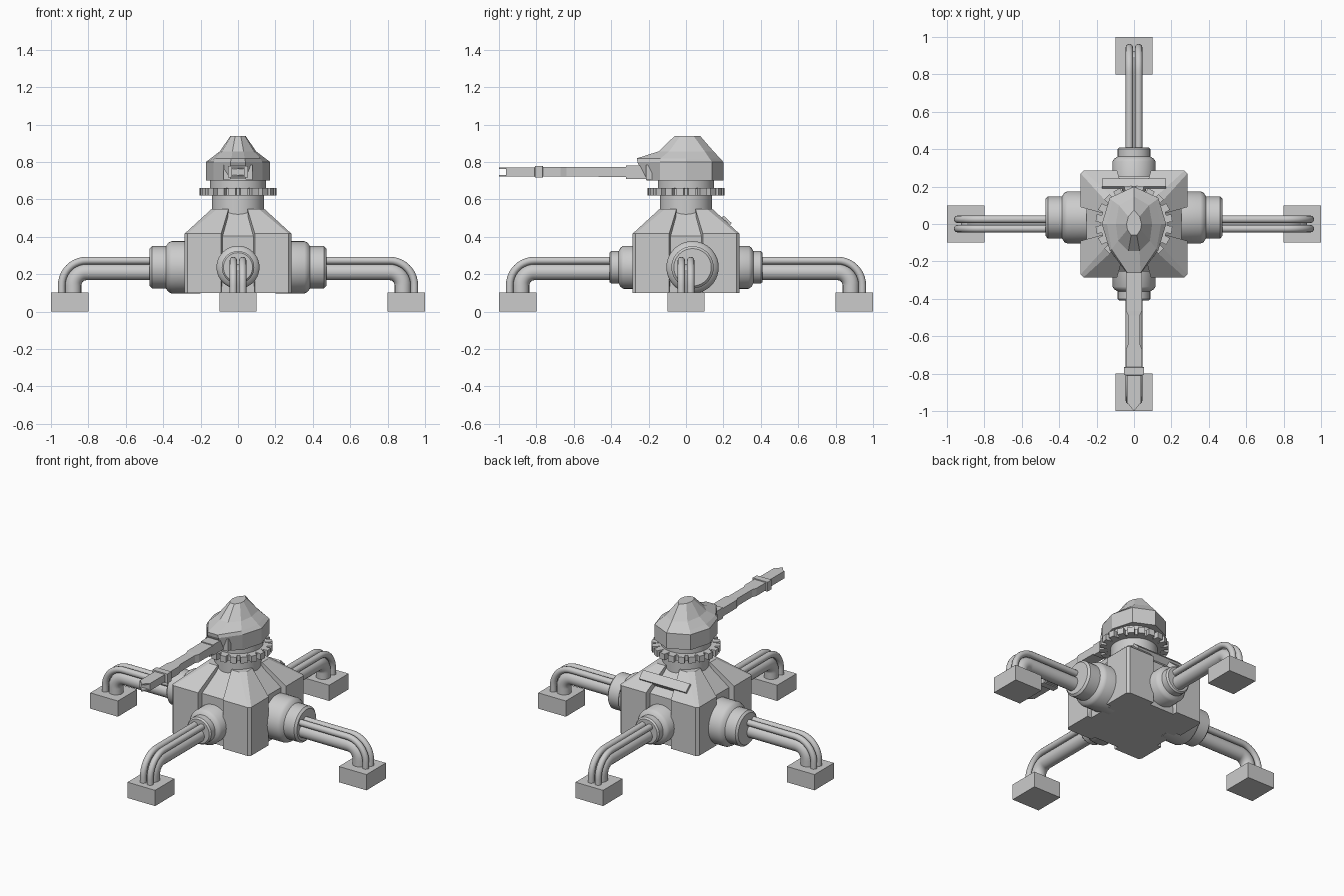
import bpy, bmesh, math
from mathutils import Matrix, Vector

if "Cube" in bpy.data.objects:
    bpy.data.objects.remove(bpy.data.objects["Cube"])


def add(name, bm, rot=0.0, smooth=False):
    bmesh.ops.recalc_face_normals(bm, faces=bm.faces)
    bm.transform(Matrix.Rotation(rot, 4, 'Z'))
    me = bpy.data.meshes.new(name)
    bm.to_mesh(me)
    bm.free()
    ob = bpy.data.objects.new(name, me)
    bpy.context.collection.objects.link(ob)
    if smooth:
        bpy.ops.object.select_all(action='DESELECT')
        ob.select_set(True)
        bpy.context.view_layer.objects.active = ob
        bpy.ops.object.shade_smooth_by_angle(angle=math.radians(35))
    return ob


def loft(rings, bm=None):
    """Skin a list of equal-length point rings and cap both ends."""
    bm = bm or bmesh.new()
    vs = [[bm.verts.new(p) for p in r] for r in rings]
    n = len(vs[0])
    for a, b in zip(vs, vs[1:]):
        for i in range(n):
            j = (i + 1) % n
            bm.faces.new((a[i], a[j], b[j], b[i]))
    bm.faces.new(vs[0])
    bm.faces.new(vs[-1])
    return bm


def box(lo, hi, bm=None):
    (x0, y0, z0), (x1, y1, z1) = lo, hi
    return loft([[(x0, y0, z), (x1, y0, z), (x1, y1, z), (x0, y1, z)] for z in (z0, z1)], bm)


def hull(points):
    bm = bmesh.new()
    for p in points:
        bm.verts.new(p)
    res = bmesh.ops.convex_hull(bm, input=bm.verts)
    junk = [v for v in set(res['geom_interior'] + res['geom_unused']) if isinstance(v, bmesh.types.BMVert)]
    bmesh.ops.delete(bm, geom=junk, context='VERTS')
    return bm


def lathe_x(profile, cy=0, cz=0.237, seg=40):
    """Profile of (x, radius) turned around an axis parallel to x."""
    t = [2 * math.pi * i / seg for i in range(seg)]
    return loft([[(x, cy + r * math.cos(a), cz + r * math.sin(a)) for a in t] for x, r in profile])


def lathe_z(profile, seg=40):
    t = [2 * math.pi * i / seg for i in range(seg)]
    return loft([[(r * math.cos(a), r * math.sin(a), z) for a in t] for z, r in profile])


def leg_tube(bend, y, r, seg=16, steps=10):
    """Tube running out along x, then bending down round (0.81, 0.14)."""
    path = [((0.3, 0.14 + bend), math.pi / 2)]
    for i in range(steps + 1):
        a = math.pi / 2 * (1 - i / steps)
        path.append(((0.81 + bend * math.cos(a), 0.14 + bend * math.sin(a)), a))
    path.append(((0.81 + bend, 0.08), 0))
    rings = []
    for (x, z), a in path:
        ring = []
        for k in range(seg):
            t = 2 * math.pi * k / seg
            d = r * math.cos(t)
            ring.append((x + d * math.cos(a), y + r * math.sin(t), z + d * math.sin(a)))
        rings.append(ring)
    return loft(rings)


# Body: recessed core with four armoured corners
add("body_core", loft([[(-w, -w, z), (w, -w, z), (w, w, z), (-w, w, z)]
                       for z, w in ((0.1, 0.255), (0.405, 0.255), (0.55, 0.11))]))
for i in range(4):
    pts = []
    for z, w, c, g in ((0.1, 0.285, 0.015, 0.09), (0.417, 0.285, 0.015, 0.09), (0.55, 0.14, 0.03, 0.05)):
        pts += [(g, w, z), (w - c, w, z), (w, w - c, z), (w, g, z)]
        if z != 0.417:
            pts.append((g, g, z))
    add("body_corner", hull(pts), i * math.pi / 2)

# Rear hatch lip lying on the back slope
bm = box((-0.17, -0.03, -0.03), (0.17, 0.03, 0.014))
bm.transform(Matrix.Translation((0, 0.213, 0.483)) @ Matrix.Rotation(math.radians(-42.5), 4, 'X'))
add("rear_hatch", bm)

# Legs, joints and feet
for i in range(4):
    rot = i * math.pi / 2
    if i % 2 == 0:
        prof = [(0.2, 0.14), (0.355, 0.14), (0.372, 0.132), (0.385, 0.113), (0.46, 0.113), (0.472, 0.1)]
        off = 0.035 if i == 0 else -0.035
    else:
        prof = [(0.2, 0.115), (0.335, 0.115), (0.35, 0.105), (0.36, 0.087), (0.4, 0.087), (0.41, 0.078)]
        off = 0
    add("leg_joint", lathe_x(prof, off), rot, True)
    add("leg_tube", leg_tube(0.072, 0, 0.044, 20), rot, True)
    for y in (-0.025, 0.025):
        add("leg_hose", leg_tube(0.133, y, 0.02, 12), rot, True)
    add("foot", box((0.8, -0.1, 0), (1.0, 0.1, 0.103)), rot)

# Neck and toothed ring
add("neck", lathe_z([(0.5, 0.14), (0.63, 0.14)]), 0, True)
add("turret_base", lathe_z([(0.64, 0.15), (0.71, 0.15)]), 0, True)
add("gear_ring", lathe_z([(0.622, 0.178), (0.658, 0.178)]), 0, True)
teeth = 20
for i in range(teeth):
    add("gear_tooth", box((0.16, -0.02, 0.62), (0.205, 0.02, 0.66)), 2 * math.pi * (i + 0.5) / teeth)

# Turret head: faceted rings, mirrored across x
head = [
    (0.70, [(0.04, -0.21), (0.13, -0.14), (0.17, 0), (0.13, 0.14), (0, 0.2)]),
    (0.80, [(0.04, -0.26), (0.13, -0.14), (0.172, 0), (0.13, 0.14), (0, 0.2)]),
    (0.82, [(0.035, -0.262), (0.12, -0.135), (0.145, 0), (0.115, 0.125), (0, 0.182)]),
    (0.857, [(0.03, -0.145), (0.085, -0.09), (0.097, 0), (0.08, 0.1), (0, 0.147)]),
    (0.94, [(0.015, -0.06), (0.035, -0.03), (0.04, 0), (0.03, 0.04), (0, 0.075)]),
]
rings = []
for z, half in head:
    rings.append([(x, y, z) for x, y in half] + [(-x, y, z) for x, y in reversed(half) if x > 0])
add("turret_head", loft(rings))

# Gun mount and stepped barrel
add("gun_mantlet", box((-0.077, -0.215, 0.705), (0.077, -0.08, 0.785)))
add("gun_mount", box((-0.044, -0.32, 0.71), (0.044, -0.2, 0.78)))
barrel = [(-0.3, 0.042, 0.027), (-0.465, 0.042, 0.026), (-0.49, 0.031, 0.025), (-0.64, 0.031, 0.025),
          (-0.67, 0.042, 0.025), (-0.765, 0.042, 0.025), (-0.766, 0.054, 0.031), (-0.808, 0.054, 0.031),
          (-0.809, 0.037, 0.024), (-0.963, 0.037, 0.024)]
add("gun_barrel", loft([[(-w, y, 0.747 - h), (w, y, 0.747 - h), (w, y, 0.747 + h), (-w, y, 0.747 + h)]
                        for y, w, h in barrel]))
for z0, z1 in ((0.723, 0.731), (0.763, 0.771)):
    add("muzzle_prong", loft([[(-0.037, -0.955, z), (0, -1.0, z), (0.037, -0.955, z)] for z in (z0, z1)]))
